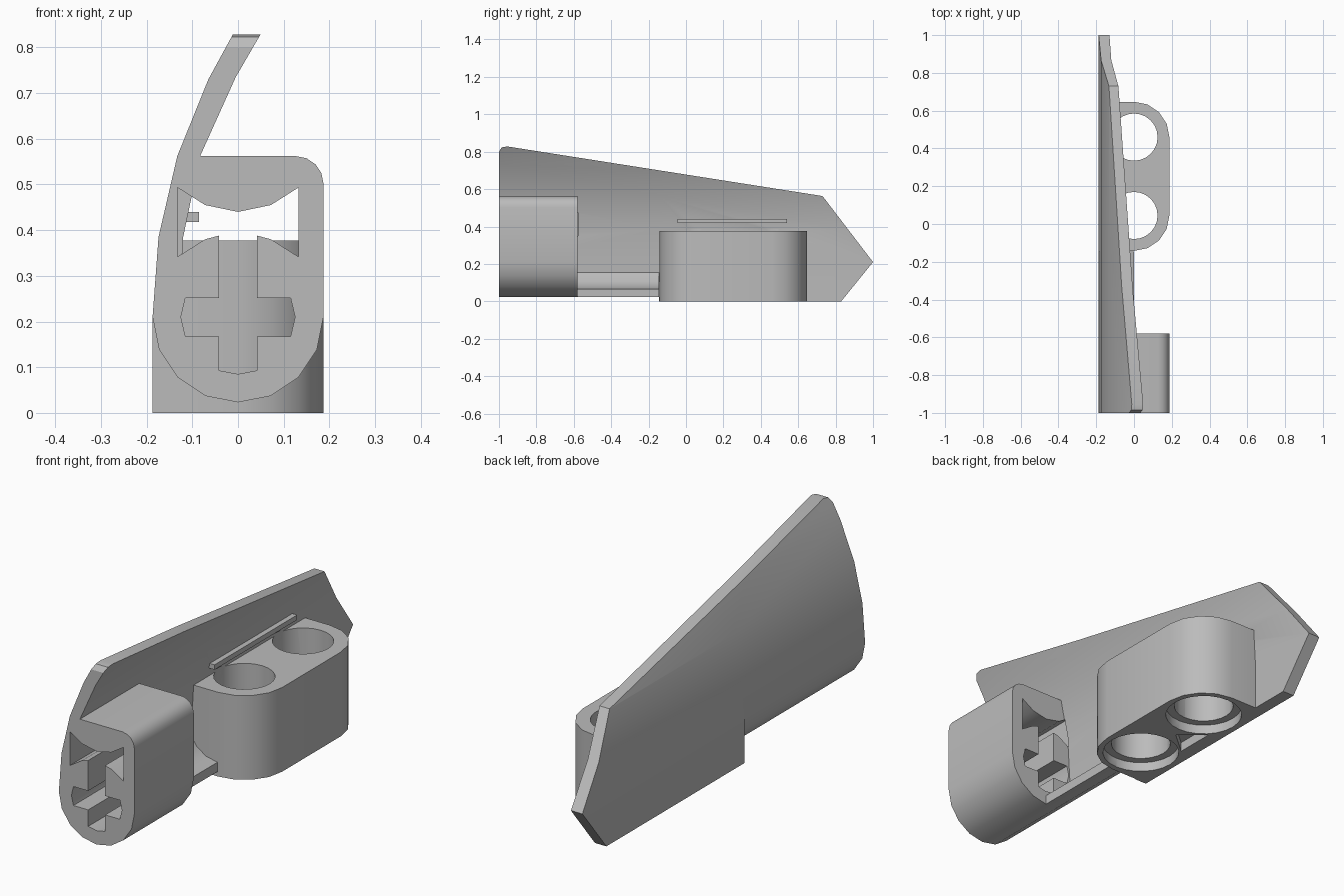
import bpy, bmesh
from math import sin, cos, radians
from mathutils import Vector

cube = bpy.data.objects.get("Cube")
if cube:
    bpy.data.objects.remove(cube, do_unlink=True)

grey = bpy.data.materials.new("light_grey_plastic")
grey.use_nodes = True
grey.diffuse_color = (0.5, 0.5, 0.5, 1)
grey.node_tree.nodes["Principled BSDF"].inputs["Base Color"].default_value = (0.5, 0.5, 0.5, 1)


def prism(name, outline, axis, start, end):
    """Extrude a 2D outline along axis 0, 1 or 2."""
    bm = bmesh.new()
    verts = []
    for p in outline:
        co = list(p)
        co.insert(axis, start)
        verts.append(bm.verts.new(co))
    face = bm.faces.new(verts)
    new = bmesh.ops.extrude_face_region(bm, geom=[face])["geom"]
    shift = Vector((0, 0, 0))
    shift[axis] = end - start
    bmesh.ops.translate(bm, vec=shift, verts=[v for v in new if isinstance(v, bmesh.types.BMVert)])
    bmesh.ops.recalc_face_normals(bm, faces=bm.faces)
    mesh = bpy.data.meshes.new(name)
    bm.to_mesh(mesh)
    bm.free()
    mesh.materials.append(grey)
    ob = bpy.data.objects.new(name, mesh)
    bpy.context.collection.objects.link(ob)
    return ob


def combine(ob, tool, operation="DIFFERENCE"):
    mod = ob.modifiers.new("cut", "BOOLEAN")
    mod.operation = operation
    mod.solver = "EXACT"
    mod.object = tool
    bpy.context.view_layer.objects.active = ob
    bpy.ops.object.modifier_apply(modifier=mod.name)


def arc(cx, cy, r, a0, a1, steps):
    return [(cx + r * cos(radians(a0 + (a1 - a0) * i / steps)),
             cy + r * sin(radians(a0 + (a1 - a0) * i / steps))) for i in range(steps + 1)]


def discard(*obs):
    for ob in obs:
        bpy.data.objects.remove(ob, do_unlink=True)


AXLE_Z = 0.21
R = 0.187
STEP_Y = -0.145     # where the panel foot changes from rounded to straight
SOCKET_BACK = -0.58

# Curved panel wall, seen along its length
outer = [(-0.005, 0.84), (-0.065, 0.73), (-0.133, 0.562), (-0.174, 0.385), (-R, AXLE_Z)]
inner = [(-0.13, AXLE_Z), (-0.12, 0.385), (-0.083, 0.562), (-0.005, 0.735), (0.056, 0.84)]
straight_foot = [(-R, 0), (-0.13, 0)]
round_foot = arc(0, AXLE_Z, R, 180, 270, 4)[1:] + arc(0, AXLE_Z, 0.145, 270, 202.5, 3)

rear_panel = prism("rear_panel", outer + straight_foot + inner, 1, STEP_Y, 1.1)
front_panel = prism("front_panel", outer + round_foot + inner, 1, -1, STEP_Y)

# Side silhouette trims both panel halves
silhouette = [(-1.2, -0.1), (0.75, -0.1), (0.83, 0), (1, AXLE_Z), (0.73, 0.563),
              (-0.955, 0.828), (-0.985, 0.823), (-1, 0.8), (-1.2, 0.8)]
trim = prism("trim", silhouette, 0, -0.5, 0.5)
for panel in (rear_panel, front_panel):
    combine(panel, trim, "INTERSECT")

# Socket housing at the front
housing = (arc(0, AXLE_Z, 0.17, 180, 247.5, 3) + arc(0, AXLE_Z, R, 270, 360, 4)
           + arc(0.127, 0.502, 0.06, 0, 90, 4)
           + [(-0.1, 0.562), (-0.15, 0.385)])
socket = prism("axle_socket", housing, 1, -1, SOCKET_BACK)

# Cross axle slot opening into an arched pin window
half = [(0, 0.085), (0.042, 0.093), (0.042, 0.167), (0.115, 0.167), (0.125, AXLE_Z),
        (0.115, 0.252), (0.042, 0.252), (0.042, 0.388), (0.072, 0.38), (0.132, 0.342),
        (0.132, 0.493), (0.072, 0.455), (0, 0.44)]
slot_outline = half + [(-x, z) for x, z in half[-2:0:-1]]
slot = prism("slot_cutter", slot_outline, 1, -1.1, SOCKET_BACK + 0.002)
for ob in (socket, front_panel):
    combine(ob, slot)

# Two-hole beam block
HOLES = (0.045, 0.46)
TOP = 0.377
beam_outline = ([(-0.15, HOLES[0] - R)] + arc(0, HOLES[0], R, 270, 360, 4)
                + arc(0, HOLES[1], R, 0, 90, 4) + [(-0.15, HOLES[1] + R)])
beam = prism("beam_block", beam_outline, 2, 0, TOP)

# Pin holes with a counterbore underneath
for y in HOLES:
    bore = prism("bore_cutter", arc(0, y, 0.125, 0, 345, 23), 2, -0.1, TOP + 0.01)
    rim = prism("rim_cutter", arc(0, y, 0.161, 0, 345, 23), 2, -0.1, 0.042)
    for ob in (beam, rear_panel):
        combine(ob, bore)
        combine(ob, rim)
    discard(bore, rim)

# Small recess under the beam, between the holes
mid = sum(HOLES) / 2
recess = prism("recess_cutter", [(-0.02, mid), (-0.125, mid - 0.09), (-0.125, mid + 0.09)], 2, -0.1, 0.042)
combine(beam, recess)
discard(trim, slot, recess)

# Thin rib on the inside of the panel
rib = prism("panel_rib", [(-0.13, 0.418), (-0.085, 0.418), (-0.085, 0.44), (-0.13, 0.44)], 1, -0.045, 0.54)

# Smooth the curves, keep the corners sharp
bpy.ops.object.select_all(action="DESELECT")
for ob in (rear_panel, front_panel, socket, beam, rib):
    ob.select_set(True)
bpy.context.view_layer.objects.active = beam
bpy.ops.object.shade_smooth_by_angle(angle=radians(28))
